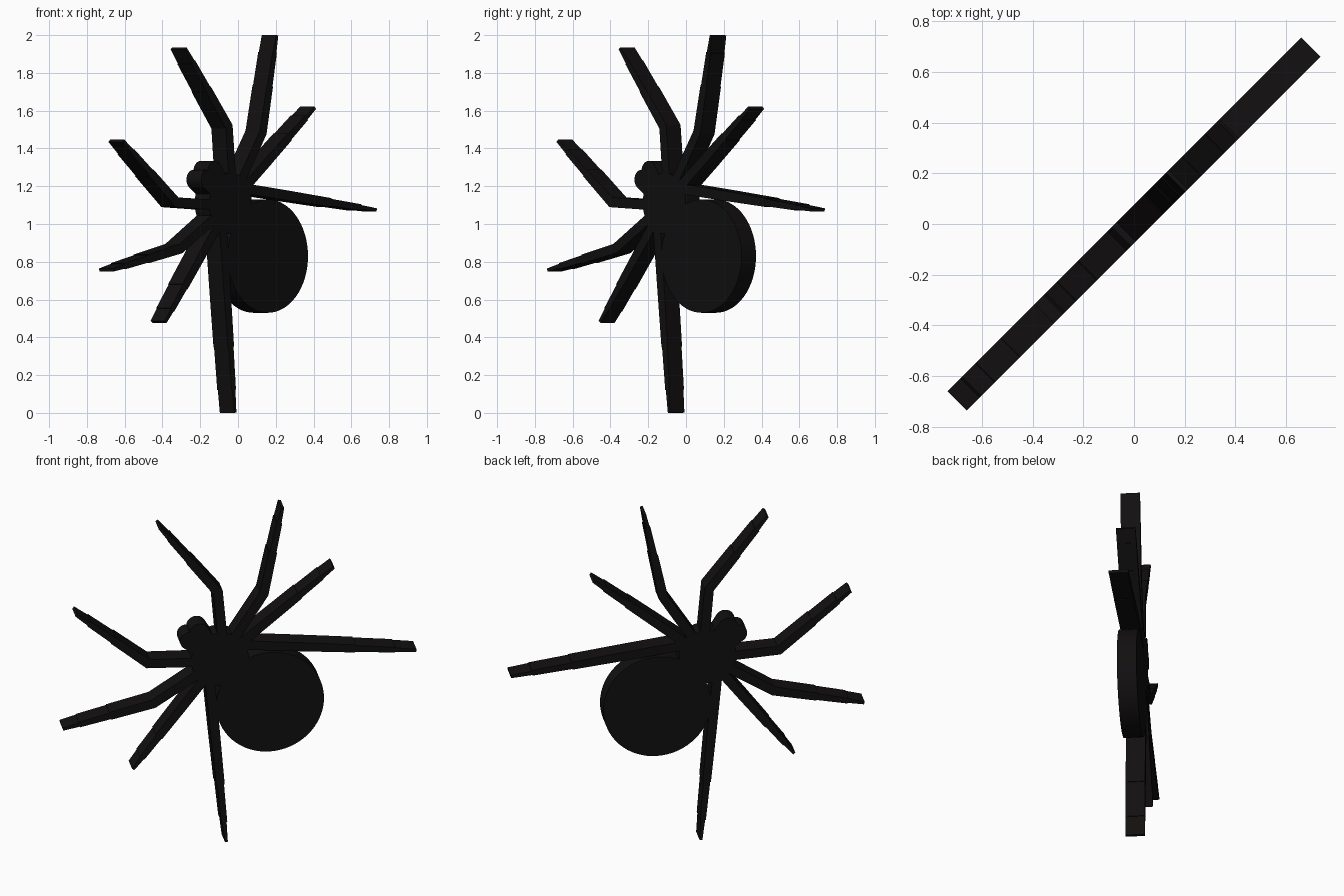
import bpy, bmesh, math
from mathutils import Vector

if "Cube" in bpy.data.objects:
    bpy.data.objects.remove(bpy.data.objects["Cube"])

C = math.sqrt(0.5)
HALF = 0.054          # half thickness of the flat cut-out

mat = bpy.data.materials.new("black")
mat.diffuse_color = (0.006, 0.005, 0.005, 1)
mat.use_nodes = True
mat.node_tree.nodes["Principled BSDF"].inputs["Base Color"].default_value = mat.diffuse_color


def place(p, t):
    # plate coordinates (u along the diagonal, z up, t through the thickness)
    return ((p[0] + t) * C, (p[0] - t) * C, p[1])


def plate(name, outline, smooth=False):
    # flat outline extruded through the thickness
    bm = bmesh.new()
    front = [bm.verts.new(place(p, HALF)) for p in outline]
    back = [bm.verts.new(place(p, -HALF)) for p in outline]
    bm.faces.new(front)
    bm.faces.new(back[::-1])
    n = len(outline)
    for i in range(n):
        j = (i + 1) % n
        f = bm.faces.new((front[i], back[i], back[j], front[j]))
        f.smooth = smooth
    bmesh.ops.recalc_face_normals(bm, faces=bm.faces)
    if smooth:
        for e in bm.edges:
            e.smooth = e.calc_face_angle(0) < math.radians(30)
    me = bpy.data.meshes.new(name)
    bm.to_mesh(me)
    bm.free()
    me.materials.append(mat)
    ob = bpy.data.objects.new(name, me)
    bpy.context.collection.objects.link(ob)


def disc(name, u, z, r, n=64):
    plate(name, [(u + r * math.cos(2 * math.pi * i / n),
                  z + r * math.sin(2 * math.pi * i / n)) for i in range(n)], True)


def capsule(name, start, end, r, n=16):
    # rounded bar: half circles around both ends
    s, e = Vector(start), Vector(end)
    a = math.atan2(e.y - s.y, e.x - s.x)
    pts = []
    for c, off in ((e, -math.pi / 2), (s, math.pi / 2)):
        for i in range(n + 1):
            k = a + off + math.pi * i / n
            pts.append((c.x + r * math.cos(k), c.y + r * math.sin(k)))
    plate(name, pts, True)


def leg(name, base, knee, tip):
    # tapered leg with a mitred knee and two small steps in width
    b, t = Vector(base), Vector(tip)
    k = Vector(knee) if knee else b.lerp(t, 0.35)
    d1, d2 = (k - b).normalized(), (t - k).normalized()
    dm = (d1 + d2).normalized()
    stations = [(b, d1, 0.027), (k, dm, 0.026 / dm.dot(d1)),
                (k.lerp(t, 0.48), d2, 0.023), (k.lerp(t, 0.48), d2, 0.019),
                (k.lerp(t, 0.82), d2, 0.016), (k.lerp(t, 0.82), d2, 0.012),
                (t, d2, 0.008)]
    left = [p + Vector((-d.y, d.x)) * w for p, d, w in stations]
    right = [p - Vector((-d.y, d.x)) * w for p, d, w in stations]
    plate(name, left + right[::-1])


# body
disc("abdomen", 0.17, 0.83, 0.30)
disc("thorax", -0.11, 1.11, 0.16)

# jaws
capsule("jaw_lower", (-0.28, 1.235), (-0.19, 1.17), 0.052)
capsule("jaw_upper", (-0.225, 1.28), (-0.17, 1.19), 0.054)

# legs: base, knee (None if straight), tip
legs = [
    ((-0.09, 1.18), (-0.12, 1.515), (-0.445, 1.93)),
    ((-0.06, 1.18), (0.135, 1.485), (0.24, 1.999)),
    ((-0.04, 1.16), None, (0.525, 1.615)),
    ((-0.02, 1.19), None, (0.985, 1.075)),
    ((-0.20, 1.10), (-0.51, 1.115), (-0.91, 1.44)),
    ((-0.18, 1.06), (-0.48, 0.87), (-0.985, 0.757)),
    ((-0.17, 1.03), None, (-0.594, 0.482)),
    ((-0.17, 1.03), None, (-0.074, 0.001)),
]
for i, (b, k, t) in enumerate(legs):
    leg(f"leg_{i + 1}", b, k, t)
